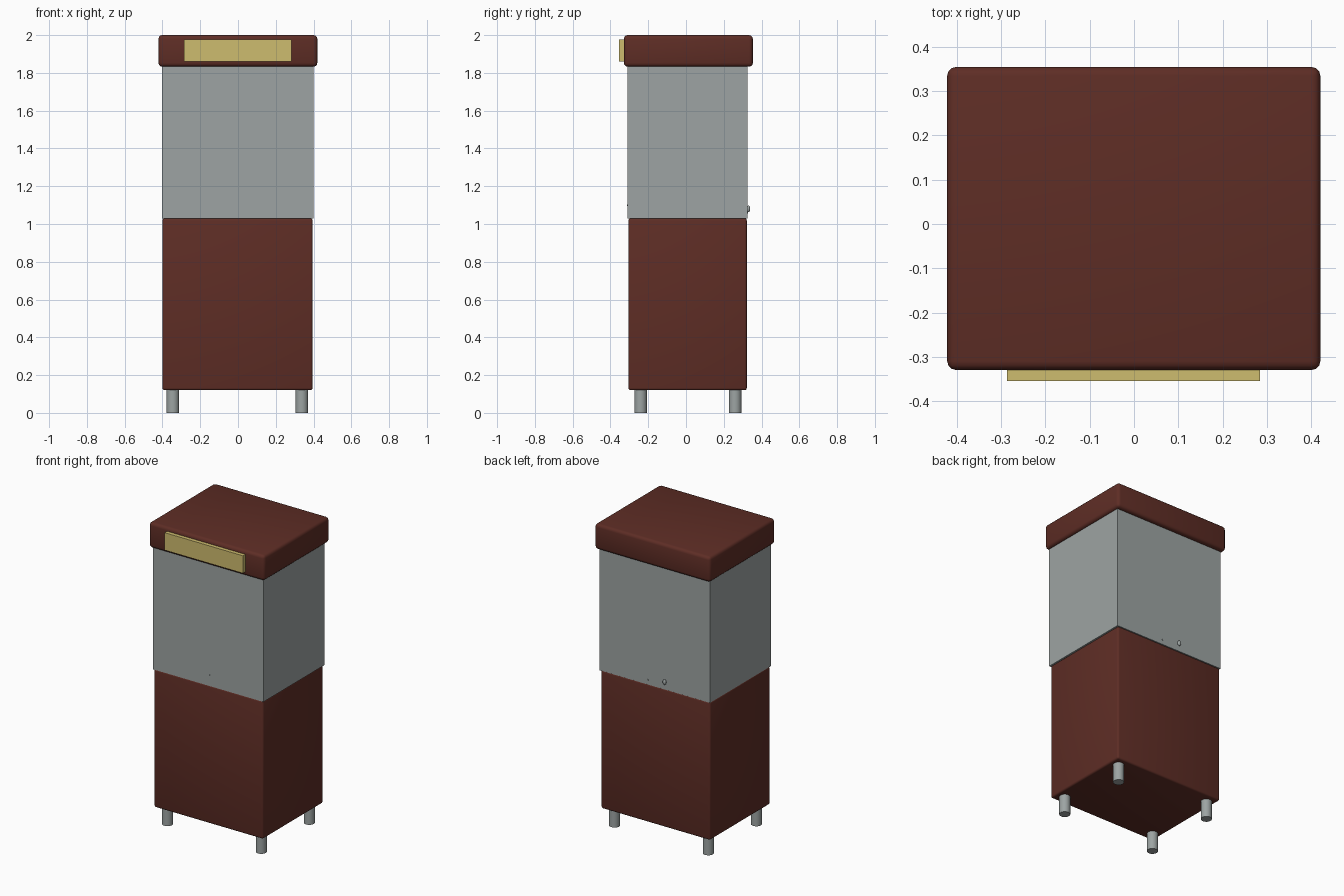
import bpy, bmesh
from mathutils import Matrix

cube = bpy.data.objects.get("Cube")
if cube:
    bpy.data.objects.remove(cube, do_unlink=True)


def material(name, srgb):
    color = [((c / 255 + 0.055) / 1.055) ** 2.4 for c in srgb] + [1]
    mat = bpy.data.materials.new(name)
    mat.use_nodes = True
    mat.diffuse_color = color
    mat.node_tree.nodes["Principled BSDF"].inputs["Base Color"].default_value = color
    return mat


brown = material("red_brown_wood", (94, 45, 37))
grey = material("pale_grey", (157, 164, 163))
gold = material("brass_yellow", (206, 188, 110))


def finish(name, bm, mat):
    mesh = bpy.data.meshes.new(name)
    bm.to_mesh(mesh)
    bm.free()
    mesh.materials.append(mat)
    obj = bpy.data.objects.new(name, mesh)
    bpy.context.collection.objects.link(obj)
    bpy.context.view_layer.objects.active = obj
    for other in bpy.context.selected_objects:
        other.select_set(False)
    obj.select_set(True)
    bpy.ops.object.shade_smooth_by_angle()
    return obj


def box(name, lo, hi, mat, bevel=0.0, segments=3):
    bm = bmesh.new()
    bmesh.ops.create_cube(bm, size=1)
    for v in bm.verts:
        v.co = [a if c < 0 else b for c, a, b in zip(v.co, lo, hi)]
    if bevel:
        bmesh.ops.bevel(bm, geom=bm.edges[:], offset=bevel, segments=segments,
                        profile=0.5, affect='EDGES')
    return finish(name, bm, mat)


def cylinder(name, center, radius, depth, mat, axis="Z", sides=32):
    bm = bmesh.new()
    turn = Matrix.Rotation(1.5708, 4, 'X') if axis == "Y" else Matrix()
    bmesh.ops.create_cone(bm, cap_ends=True, segments=sides, radius1=radius,
                          radius2=radius, depth=depth,
                          matrix=Matrix.Translation(center) @ turn)
    return finish(name, bm, mat)


# Cabinet, display case, lid and front plate
box("cabinet", (-0.4, -0.305, 0.12), (0.395, 0.322, 1.03), brown, 0.012)
box("display_case", (-0.402, -0.309, 1.028), (0.401, 0.325, 1.84), grey)
box("lid", (-0.421, -0.329, 1.833), (0.42, 0.354, 2.0), brown, 0.02)
box("front_plate", (-0.286, -0.354, 1.861), (0.284, -0.32, 1.976), gold)

# Four round legs
for side, x in (("right", -0.345), ("left", 0.338)):
    for end, y in (("front", -0.24), ("back", 0.26)):
        cylinder(f"{end}_{side}_leg", (x, y, 0.065), 0.033, 0.13, grey)

# Small lock on the back, and pins on both faces
cylinder("lock_stem", (-0.075, 0.328, 1.08), 0.007, 0.014, grey, "Y", 16)
bm = bmesh.new()
bmesh.ops.create_uvsphere(bm, u_segments=16, v_segments=8, radius=1,
                          matrix=Matrix.Translation((-0.075, 0.331, 1.08))
                          @ Matrix.Diagonal((0.012, 0.009, 0.018, 1)))
finish("lock_knob", bm, grey)
cylinder("back_pin", (0.05, 0.325, 1.06), 0.004, 0.006, grey, "Y", 12)
cylinder("front_pin", (0.008, -0.309, 1.1), 0.004, 0.006, grey, "Y", 12)
